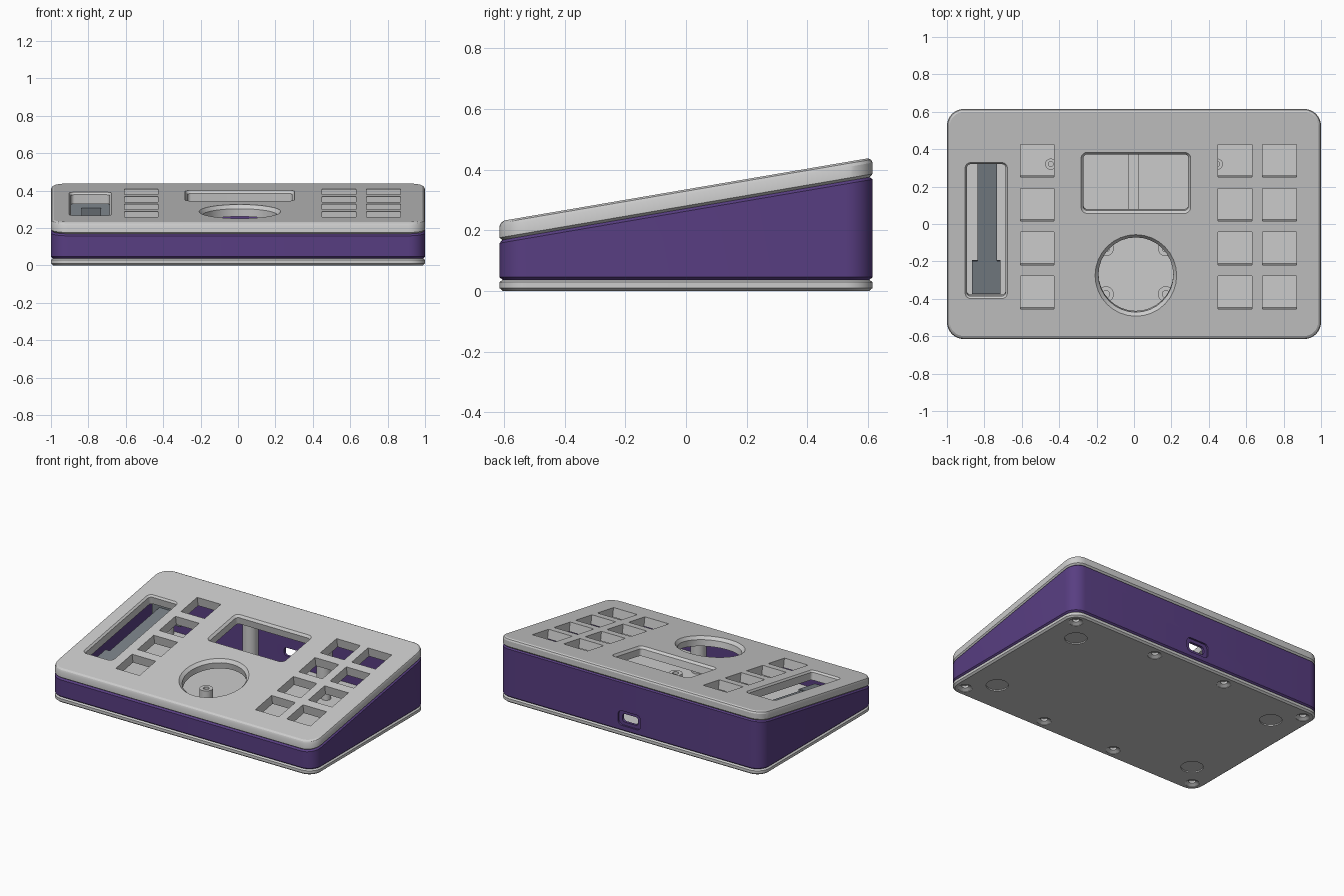
import bpy, bmesh, math
from mathutils import Vector

if "Cube" in bpy.data.objects:
    bpy.data.objects.remove(bpy.data.objects["Cube"])

K = 0.171                                   # slope of the control panel
ANG = math.atan(K)
FLOOR = 0.037                               # top of the base plate


def material(name, rgb):
    m = bpy.data.materials.new(name)
    m.diffuse_color = (*rgb, 1)
    m.use_nodes = True
    m.node_tree.nodes["Principled BSDF"].inputs["Base Color"].default_value = m.diffuse_color
    return m


PURPLE = material("purple", (0.098, 0.048, 0.223))
SLATE = material("slate", (0.19, 0.215, 0.24))


# Mappings from outline coordinates to space
def flat(z):
    return lambda x, y: Vector((x, y, z))


def sloped(z0):
    return lambda x, y: Vector((x, y, z0 + K * y))


def panel(o):
    """offset o along the normal of the panel's top surface"""
    return lambda x, y: Vector((x, y - o * math.sin(ANG), 0.335 + K * y + o * math.cos(ANG)))


def back(y0):
    return lambda x, z: Vector((x, y0, z))


def ring(cx, cy, hx, hy, r, place, seg=8):
    """rounded rectangle outline; a circle when r equals both half sizes"""
    if r <= 0:
        return [place(cx + a * hx, cy + b * hy) for a, b in ((1, 1), (-1, 1), (-1, -1), (1, -1))]
    pts = []
    for q, (a, b) in enumerate(((1, 1), (-1, 1), (-1, -1), (1, -1))):
        for i in range(seg + (0 if hx == r and hy == r else 1)):
            t = (q + i / seg) * math.pi / 2
            pts.append(place(cx + a * (hx - r) + r * math.cos(t),
                             cy + b * (hy - r) + r * math.sin(t)))
    return pts


def loft(name, rings, mat=None, hollow=False):
    bm = bmesh.new()
    vs = [[bm.verts.new(p) for p in r] for r in rings]
    n = len(vs[0])
    pairs = list(zip(vs, vs[1:])) + ([(vs[-1], vs[0])] if hollow else [])
    for a, b in pairs:
        for i in range(n):
            j = (i + 1) % n
            bm.faces.new((a[i], a[j], b[j], b[i]))
    if not hollow:
        bm.faces.new(vs[0][::-1])
        bm.faces.new(vs[-1])
    bmesh.ops.recalc_face_normals(bm, faces=bm.faces[:])
    me = bpy.data.meshes.new(name)
    bm.to_mesh(me)
    bm.free()
    ob = bpy.data.objects.new(name, me)
    bpy.context.collection.objects.link(ob)
    if mat:
        me.materials.append(mat)
    return ob


def cut(target, rings):
    cutter = loft("cutter", rings)
    cutter.hide_render = True
    mod = target.modifiers.new("cut", 'BOOLEAN')
    mod.object, mod.operation, mod.solver = cutter, 'DIFFERENCE', 'EXACT'
    bpy.context.view_layer.objects.active = target
    bpy.ops.object.modifier_apply(modifier="cut")
    bpy.data.objects.remove(cutter)


def outline(inset, place):
    return ring(0, 0, 1 - inset, 0.615 - inset, 0.09 - inset, place)


def disc(x, y, r, place):
    return ring(x, y, r, r, r, place)


# Base plate with screw countersinks and recesses for the feet
base = loft("base_plate", [outline(0.012, flat(0)), outline(0, flat(0.01)),
                           outline(0, flat(0.029)), outline(0.01, flat(FLOOR))])
screws = [(x, y) for x in (-0.92, -0.28, 0.28, 0.92) for y in (-0.535, 0.535)]
for x, y in screws:
    cut(base, [disc(x, y, 0.045, flat(-0.01)), disc(x, y, 0.045, flat(0.002)),
               disc(x, y, 0.022, flat(0.015)), disc(x, y, 0.022, flat(0.03))])
for x in (-0.79, 0.79):
    for y in (-0.38, 0.38):
        cut(base, [disc(x, y, 0.07, flat(-0.01)), disc(x, y, 0.07, flat(0.008))])

# Hollow wedge body
body = loft("body_shell", [outline(0.01, flat(FLOOR)), outline(0, flat(0.046)),
                           outline(0, sloped(0.263)), outline(0.01, sloped(0.272)),
                           outline(0.03, sloped(0.272)), outline(0.03, flat(FLOOR))],
            PURPLE, hollow=True)
# Rear port: shallow recess and opening
cut(body, [ring(0, 0.125, 0.085, 0.05, 0.03, back(y)) for y in (0.603, 0.65)])
cut(body, [ring(0, 0.125, 0.06, 0.028, 0.02, back(y)) for y in (0.5, 0.65)])

# Sloped control panel
top = loft("control_panel", [outline(0.01, sloped(0.272)), outline(0, sloped(0.281)),
                             outline(0, sloped(0.318)), outline(0.005, sloped(0.329)),
                             outline(0.016, sloped(0.335))])


def opening(cx, cy, hx, hy, r, c):
    """through hole with a chamfered rim of width c"""
    steps = [(-0.15, 0), (-c, 0), (0.002, c), (0.05, c)] if c else [(-0.15, 0), (0.05, 0)]
    cut(top, [ring(cx, cy, hx + e, hy + e, r + e if r else 0, panel(o)) for o, e in steps])


opening(-0.79, -0.035, 0.103, 0.353, 0.02, 0.012)       # slider slot
opening(0.01, 0.22, 0.28, 0.15, 0.02, 0.015)            # screen window
opening(0.01, -0.275, 0.2, 0.2, 0.2, 0.02)              # dial hole
for x in (-0.518, 0.54, 0.778):                         # key holes
    for row in range(4):
        opening(x, -0.367 + 0.235 * row, 0.09, 0.088, 0, 0)

# Screw pillars between base and panel
pillars = [loft("screw_pillar", [disc(x, y, 0.05, flat(FLOOR)), disc(x, y, 0.05, sloped(0.273))])
           for x, y in screws]

# Board standoffs with screw holes on the floor
spots = [(x, y) for x in (-0.15, 0.17) for y in (-0.375, -0.13)] + [(-0.445, 0.32), (0.445, 0.32)]
posts = []
for i, (x, y) in enumerate(spots):
    r = 0.042 if i < 4 else 0.03
    posts.append(loft("standoff", [disc(x, y, r, flat(FLOOR)), disc(x, y, r, flat(0.12)),
                                   disc(x, y, r * 0.45, flat(0.12)),
                                   disc(x, y, r * 0.45, flat(0.05))]))

# Low rib on the floor under the screen
loft("floor_rib", [ring(-0.003, 0.25, 0.028, 0.25, 0, flat(z)) for z in (FLOOR, 0.05)])

# Slider rail, carriage and end plate under the slot
loft("slider_rail", [ring(-0.785, 0.065, 0.053, 0.28, 0, panel(o)) for o in (-0.115, -0.085)], SLATE)
loft("slider_carriage", [ring(-0.79, -0.3, 0.075, 0.088, 0, panel(o)) for o in (-0.12, -0.08)], SLATE)
loft("slider_end_plate", [ring(-0.787, 0.275, 0.108, 0.06, 0, back(y)) for y in (0.345, 0.36)], SLATE)

# Smooth the rounded parts, keep edges sharp
bpy.ops.object.select_all(action='DESELECT')
for ob in [base, body, top] + pillars + posts:
    ob.select_set(True)
bpy.context.view_layer.objects.active = top
bpy.ops.object.shade_smooth_by_angle(angle=math.radians(25))
